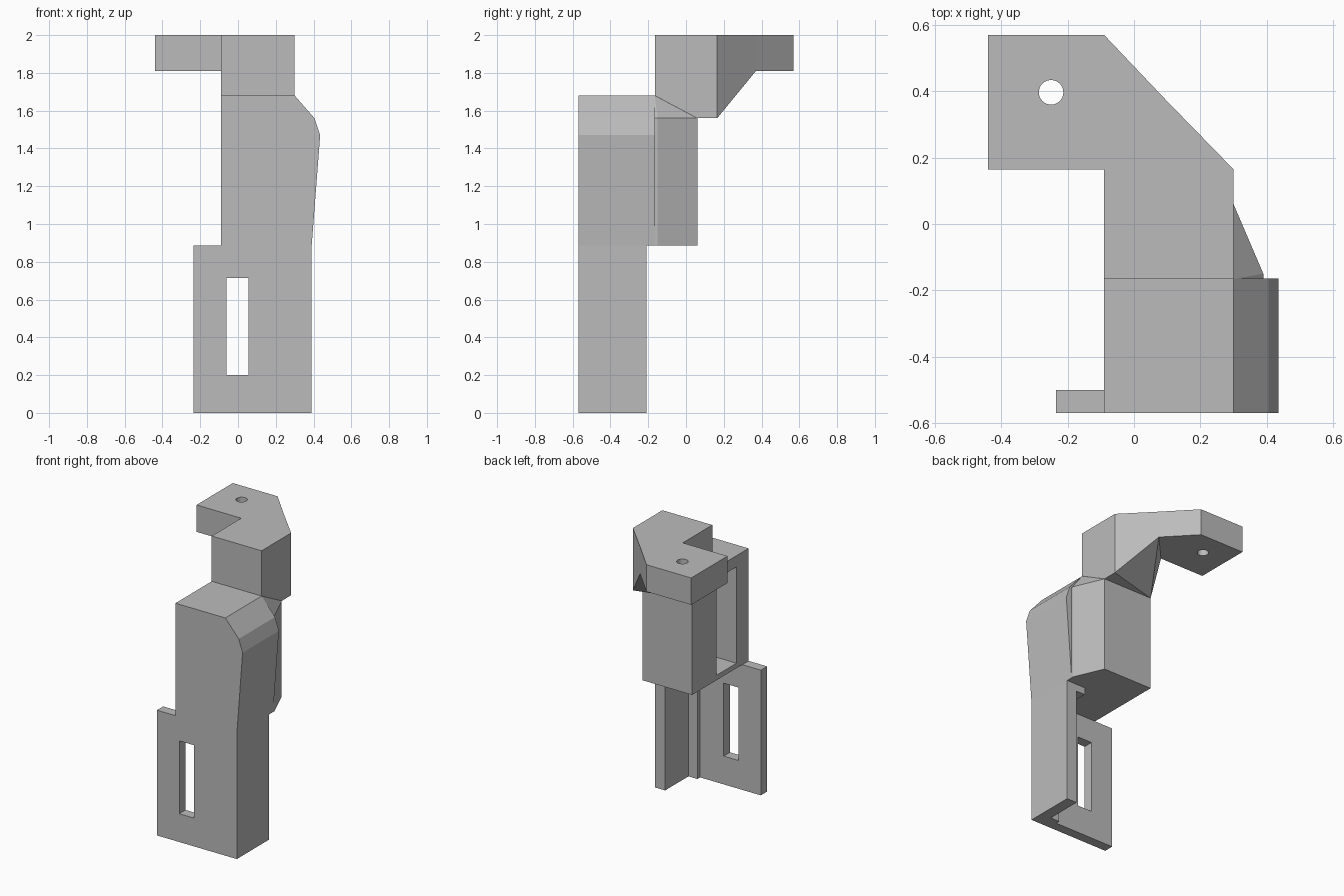
import bpy, bmesh
from mathutils import Vector, Matrix

cube = bpy.data.objects.get("Cube")
if cube:
    bpy.data.objects.remove(cube, do_unlink=True)

grey = bpy.data.materials.new("plain grey")
grey.use_nodes = True
grey.diffuse_color = (0.5, 0.5, 0.5, 1)
grey.node_tree.nodes["Principled BSDF"].inputs["Base Color"].default_value = grey.diffuse_color


def finish(name, bm):
    bmesh.ops.recalc_face_normals(bm, faces=bm.faces[:])
    mesh = bpy.data.meshes.new(name)
    bm.to_mesh(mesh)
    bm.free()
    mesh.materials.append(grey)
    obj = bpy.data.objects.new(name, mesh)
    bpy.context.collection.objects.link(obj)
    return obj


def prism(name, outline, low, high, axis="z"):
    """Extrude a flat outline along z (x, y points) or along y (x, z points)."""
    def place(a, b, t):
        return (a, b, t) if axis == "z" else (a, t, b)
    bm = bmesh.new()
    face = bm.faces.new([bm.verts.new(place(a, b, low)) for a, b in outline])
    new = bmesh.ops.extrude_face_region(bm, geom=[face])["geom"]
    verts = [v for v in new if isinstance(v, bmesh.types.BMVert)]
    bmesh.ops.translate(bm, verts=verts, vec=place(0, 0, high - low))
    return finish(name, bm)


def box(name, x, y, z):
    return prism(name, [(x[0], y[0]), (x[1], y[0]), (x[1], y[1]), (x[0], y[1])], *z)


def hull(name, points):
    bm = bmesh.new()
    for p in points:
        bm.verts.new(p)
    bmesh.ops.convex_hull(bm, input=bm.verts[:])
    bmesh.ops.dissolve_limit(bm, angle_limit=0.01, verts=bm.verts[:], edges=bm.edges[:])
    return finish(name, bm)


def cut(target, cutter):
    cutter.hide_render = True
    mod = target.modifiers.new("cut", "BOOLEAN")
    mod.operation, mod.solver, mod.object = "DIFFERENCE", "EXACT", cutter
    graph = bpy.context.evaluated_depsgraph_get()
    mesh = bpy.data.meshes.new_from_object(target.evaluated_get(graph))
    target.modifiers.clear()
    target.data = mesh
    bpy.data.objects.remove(cutter, do_unlink=True)


front, left, right = -0.57, -0.09, 0.30

# Lower mounting plate with its slot
plate = box("front_plate", (-0.235, 0.39), (front, -0.5), (0, 0.885))
cut(plate, box("slot_cutter", (-0.06, 0.055), (-0.7, -0.4), (0.2, 0.715)))

# Lower side wall, inner corner rib and small lip
box("side_wall", (0.31, 0.39), (front, -0.21), (0, 0.885))
box("corner_rib", (0.24, 0.32), (-0.52, -0.47), (0, 0.885))
box("inner_lip", (0.24, 0.32), (-0.5, -0.21), (0.835, 0.885))

# Upper housing with a chamfered shoulder, open on one side
housing = prism("upper_housing", [(left, 0.885), (0.39, 0.885), (0.435, 1.47),
                (0.405, 1.56), (right, 1.68), (left, 1.68)], front, -0.165, "y")
cut(housing, box("cavity_cutter", (-0.3, 0.31), (-0.435, -0.21), (0.92, 1.6)))

# Solid rear block with a tapering side
hull("rear_block", [(x, y, z) for z in (0.885, 1.56)
     for x, y in ((left, -0.2), (left, 0.06), (right, 0.06), (0.39, -0.15), (0.39, -0.2))]
     + [(left, -0.166, 1.68), (right, -0.166, 1.68)])

# Neck rising from the shoulder with a sloped underside
hull("neck", [(x, y, 2) for x, y in ((left, -0.165), (right, -0.165), (right, 0.165),
                                     (0.1, 0.37), (left, 0.165))]
     + [(left, -0.165, 1.68), (right, -0.165, 1.68), (left, 0.06, 1.56),
        (right, 0.06, 1.56), (right, 0.165, 1.56), (0.1, 0.37, 1.81), (left, 0.165, 1.81)])

# Top arm with a round screw hole
arm = prism("top_arm", [(-0.44, 0.165), (left, 0.165), (0.1, 0.37),
                        (left, 0.57), (-0.44, 0.57)], 1.81, 2)
bm = bmesh.new()
bmesh.ops.create_cone(bm, cap_ends=True, segments=32, radius1=0.037, radius2=0.037,
                      depth=1, matrix=Matrix.Translation(Vector((-0.25, 0.397, 1.9))))
cut(arm, finish("hole_cutter", bm))
